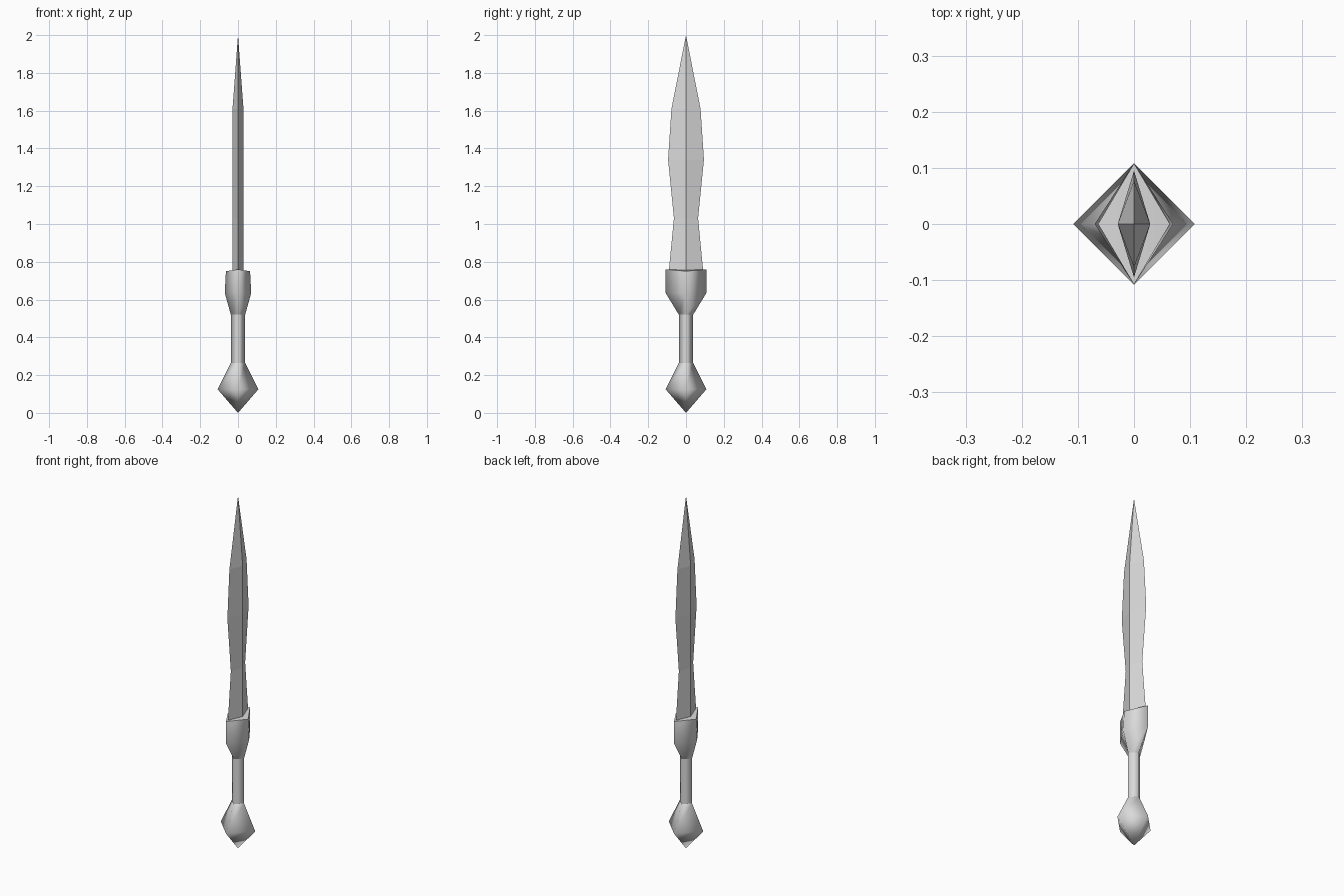
import bpy
import bmesh

cube = bpy.data.objects.get("Cube")
if cube:
    bpy.data.objects.remove(cube, do_unlink=True)

steel = bpy.data.materials.new("grey_steel")
steel.use_nodes = True
COLOUR = (0.7, 0.7, 0.7, 1.0)
steel.diffuse_color = COLOUR
steel.node_tree.nodes["Principled BSDF"].inputs["Base Color"].default_value = COLOUR


def diamond_loft(name, levels, smooth, side_drop=0.0):
    """Loft diamond sections given as (z, half width x, half width y).
    A zero width makes a point; side_drop lowers the x corners of the top."""
    bm = bmesh.new()
    rings = []
    for z, rx, ry in levels:
        if rx == 0:
            rings.append([bm.verts.new((0, 0, z))] * 4)
        else:
            corners = ((rx, 0), (0, ry), (-rx, 0), (0, -ry))
            rings.append([bm.verts.new((x, y, z)) for x, y in corners])

    # Side walls, with triangles where a section is a point
    for low, high in zip(rings, rings[1:]):
        for i in range(4):
            j = (i + 1) % 4
            loop = dict.fromkeys((low[i], low[j], high[j], high[i]))
            bm.faces.new(list(loop))

    # End caps, the top one folded along its long axis
    bottom, top = rings[0], rings[-1]
    caps = []
    if levels[0][1]:
        caps.append(bm.faces.new(bottom[::-1]))
    if levels[-1][1]:
        top[0].co.z -= side_drop
        top[2].co.z -= side_drop
        caps.append(bm.faces.new((top[0], top[1], top[3])))
        caps.append(bm.faces.new((top[1], top[2], top[3])))

    bmesh.ops.recalc_face_normals(bm, faces=bm.faces[:])
    for face in bm.faces:
        face.smooth = smooth
    # Keep the rims crisp
    for cap in caps:
        for edge in cap.edges:
            edge.smooth = all(f in caps for f in edge.link_faces)

    mesh = bpy.data.meshes.new(name)
    bm.to_mesh(mesh)
    bm.free()
    mesh.materials.append(steel)
    obj = bpy.data.objects.new(name, mesh)
    bpy.context.collection.objects.link(obj)
    return obj


# Pointed pommel
diamond_loft("pommel", [(0, 0, 0), (0.125, 0.108, 0.108), (0.265, 0.038, 0.038)], True)

# Straight grip
diamond_loft("grip", [(0.265, 0.038, 0.038), (0.52, 0.038, 0.038)], True)

# Flared guard
diamond_loft("guard", [(0.52, 0.038, 0.038), (0.635, 0.07, 0.108),
                       (0.76, 0.064, 0.108)], True, side_drop=0.01)

# Leaf shaped blade with a central ridge
diamond_loft("blade", [(0.7, 0.029, 0.094), (0.76, 0.029, 0.09), (1.03, 0.029, 0.064),
                       (1.34, 0.029, 0.095), (1.61, 0.029, 0.077), (2.0, 0, 0)], False)
